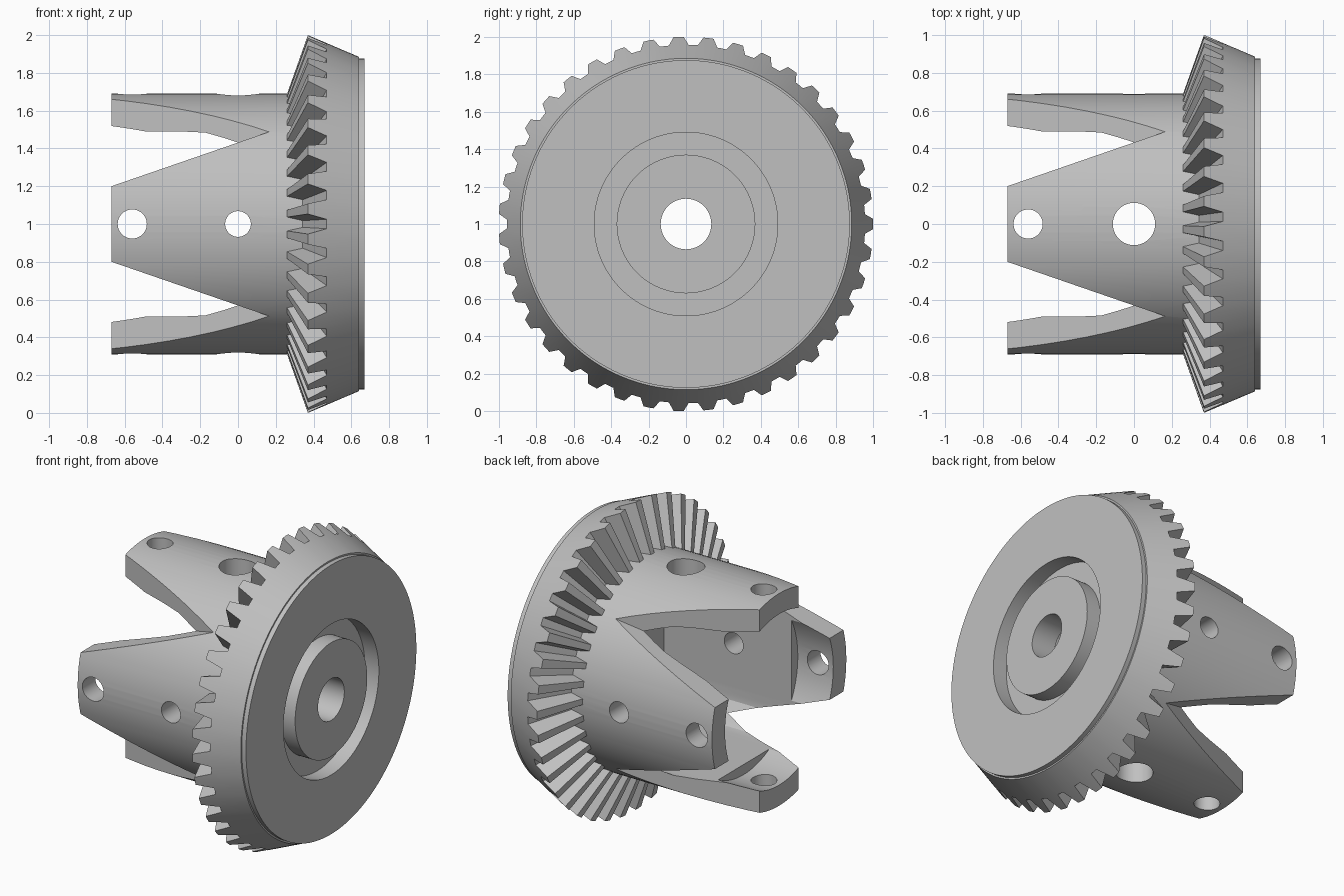
import bpy, bmesh
from math import sin, cos, tau, radians

cube = bpy.data.objects.get("Cube")
if cube:
    bpy.data.objects.remove(cube, do_unlink=True)

# Single machined-metal material
GREY = (0.53, 0.53, 0.53, 1)
metal = bpy.data.materials.new("light_grey_metal")
metal.use_nodes = True
metal.diffuse_color = GREY
metal.node_tree.nodes["Principled BSDF"].inputs["Base Color"].default_value = GREY

AXIS_Z = 1.0


def loft(name, rings, closed=False):
    """Skin matching rings of (x, y, z); cap the ends or join them in a loop."""
    bm = bmesh.new()
    rows = [[bm.verts.new((x, y, z + AXIS_Z)) for x, y, z in ring] for ring in rings]
    n = len(rows[0])
    pairs = list(zip(rows, rows[1:]))
    if closed:
        pairs.append((rows[-1], rows[0]))
    else:
        bm.faces.new(rows[0])
        bm.faces.new(rows[-1])
    for a, b in pairs:
        for i in range(n):
            j = (i + 1) % n
            bm.faces.new((a[i], a[j], b[j], b[i]))
    bmesh.ops.recalc_face_normals(bm, faces=bm.faces)
    mesh = bpy.data.meshes.new(name)
    bm.to_mesh(mesh)
    bm.free()
    mesh.materials.append(metal)
    obj = bpy.data.objects.new(name, mesh)
    bpy.context.collection.objects.link(obj)
    return obj


def circle(x, r, n=96):
    return [(x, r * cos(tau * i / n), r * sin(tau * i / n)) for i in range(n)]


def cut(target, cutter):
    cutter.hide_render = True
    mod = target.modifiers.new("cut", "BOOLEAN")
    mod.operation = "DIFFERENCE"
    mod.solver = "EXACT"
    mod.object = cutter
    bpy.context.view_layer.objects.active = target
    bpy.ops.object.modifier_apply(modifier=mod.name)
    bpy.data.objects.remove(cutter, do_unlink=True)


def smooth(obj):
    bpy.ops.object.select_all(action="DESELECT")
    obj.select_set(True)
    bpy.context.view_layer.objects.active = obj
    bpy.ops.object.shade_smooth_by_angle(angle=radians(20))


# Hub: cylinder that is hollowed and split into four prongs
hub = loft("pronged_hub", [circle(-0.67, 0.69), circle(0.56, 0.69)])

# Squared cavity with rounded corners
def cavity_ring(x):
    ring = []
    for _, c, s in circle(x, 1):
        r = min(0.61, 0.49 / max(abs(c), abs(s)))
        ring.append((x, r * c, r * s))
    return ring

cut(hub, loft("cavity_cutter", [cavity_ring(-0.8), cavity_ring(0.7)]))

# Round counterbore at the prong tips
cut(hub, loft("tip_bore_cutter", [circle(-0.8, 0.556), circle(-0.415, 0.556)]))

# Tapered diagonal notches between prongs
def notch_ring(x, sy, sz):
    w = 0.2 + 0.345 * (x + 0.67)
    return [(x, sy * a, sz * b) for a, b in ((w, w), (1, w), (1, 1), (w, 1))]

for sy in (-1, 1):
    for sz in (-1, 1):
        cut(hub, loft("notch_cutter", [notch_ring(-0.75, sy, sz), notch_ring(0.3, sy, sz)]))

# Cross holes through the prongs
def drill(x, r, vertical):
    rings = []
    for end in (-1, 1):
        ring = circle(end, r, 48)
        rings.append([(x + a, b, e) if vertical else (x + a, e, b) for e, a, b in ring])
    cut(hub, loft("hole_cutter", rings))

for vertical, middle_radius in ((False, 0.068), (True, 0.112)):
    drill(-0.56, 0.077, vertical)
    drill(0, middle_radius, vertical)
smooth(hub)

# Bevel gear: toothed conical face, tapered rim, grooved and bored back plate
TEETH = 39
APEX = 0.015
PITCH = tau / TEETH
TIP, ROOT = (1.0, 0.355), (0.957, 0.475)   # outer radius, cone slope
steps = ((-0.34, ROOT), (-0.17, TIP), (0, TIP), (0.17, TIP), (0.34, ROOT), (0.5, ROOT))
spokes = [((k + f) * PITCH, level) for k in range(TEETH) for f, level in steps]

inner = [(APEX + 0.68 * s, 0.68 * cos(a), 0.68 * sin(a)) for a, (r, s) in spokes]
outer = [(APEX + r * s, r * cos(a), r * sin(a)) for a, (r, s) in spokes]
back_profile = [(0.64, 0.885), (0.64, 0.875), (0.67, 0.875), (0.67, 0.49), (0.57, 0.49),
                (0.57, 0.37), (0.67, 0.37), (0.67, 0.135), (0.5, 0.135), (0.5, 0.68)]
back = [[(x, r * cos(a), r * sin(a)) for a, _ in spokes] for x, r in back_profile]
gear = loft("bevel_gear", [inner, outer] + back, closed=True)
smooth(gear)
